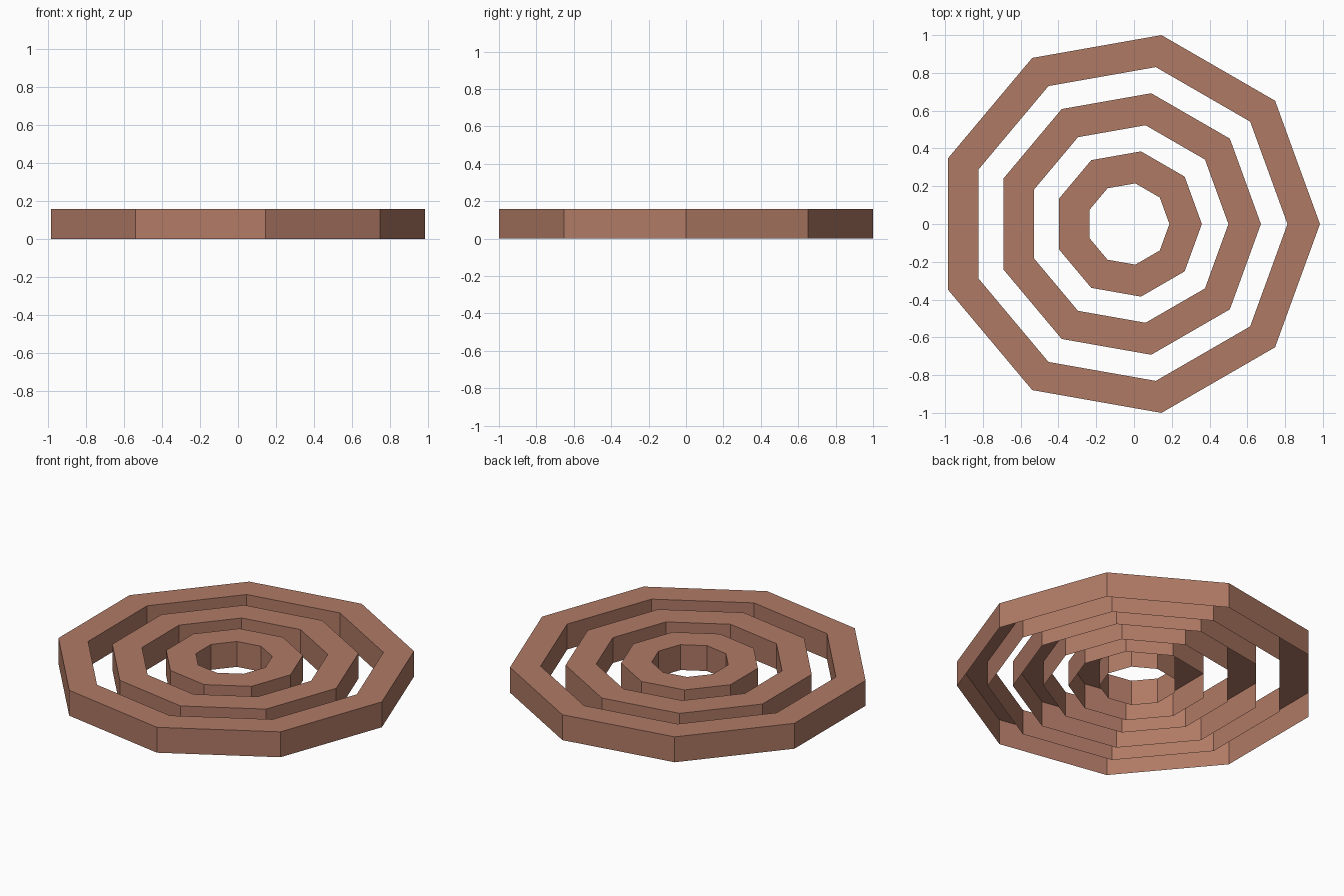
import bpy
import bmesh
from math import cos, sin, tau

SIDES = 9
HEIGHT = 0.157
CENTRE_X = -0.031
OUTER_RADIUS = 1.0154
RING_STEP = 0.3125
RING_WIDTH = 0.172

cube = bpy.data.objects.get("Cube")
if cube:
    bpy.data.objects.remove(cube, do_unlink=True)

# One flat clay colour
clay = bpy.data.materials.new("clay_brown")
clay.use_nodes = True
colour = (0.434, 0.194, 0.13, 1)
clay.diffuse_color = colour
clay.node_tree.nodes["Principled BSDF"].inputs["Base Color"].default_value = colour


def make_ring(name, outer, inner):
    """Nine-sided ring: outer wall, top and inner wall, open underneath."""
    bm = bmesh.new()
    profile = [(outer, 0), (outer, HEIGHT), (inner, HEIGHT), (inner, 0)]
    loops = [[bm.verts.new((r * cos(tau * i / SIDES), r * sin(tau * i / SIDES), z))
              for i in range(SIDES)] for r, z in profile]
    for low, high in zip(loops, loops[1:]):
        for i in range(SIDES):
            j = (i + 1) % SIDES
            bm.faces.new((low[i], low[j], high[j], high[i]))
    mesh = bpy.data.meshes.new(name)
    bm.to_mesh(mesh)
    bm.free()
    mesh.materials.append(clay)
    ring = bpy.data.objects.new(name, mesh)
    ring.location.x = CENTRE_X
    bpy.context.collection.objects.link(ring)


# Three concentric rings, evenly stepped inwards
for k, name in enumerate(("outer_ring", "middle_ring", "inner_ring")):
    radius = OUTER_RADIUS - k * RING_STEP
    make_ring(name, radius, radius - RING_WIDTH)
